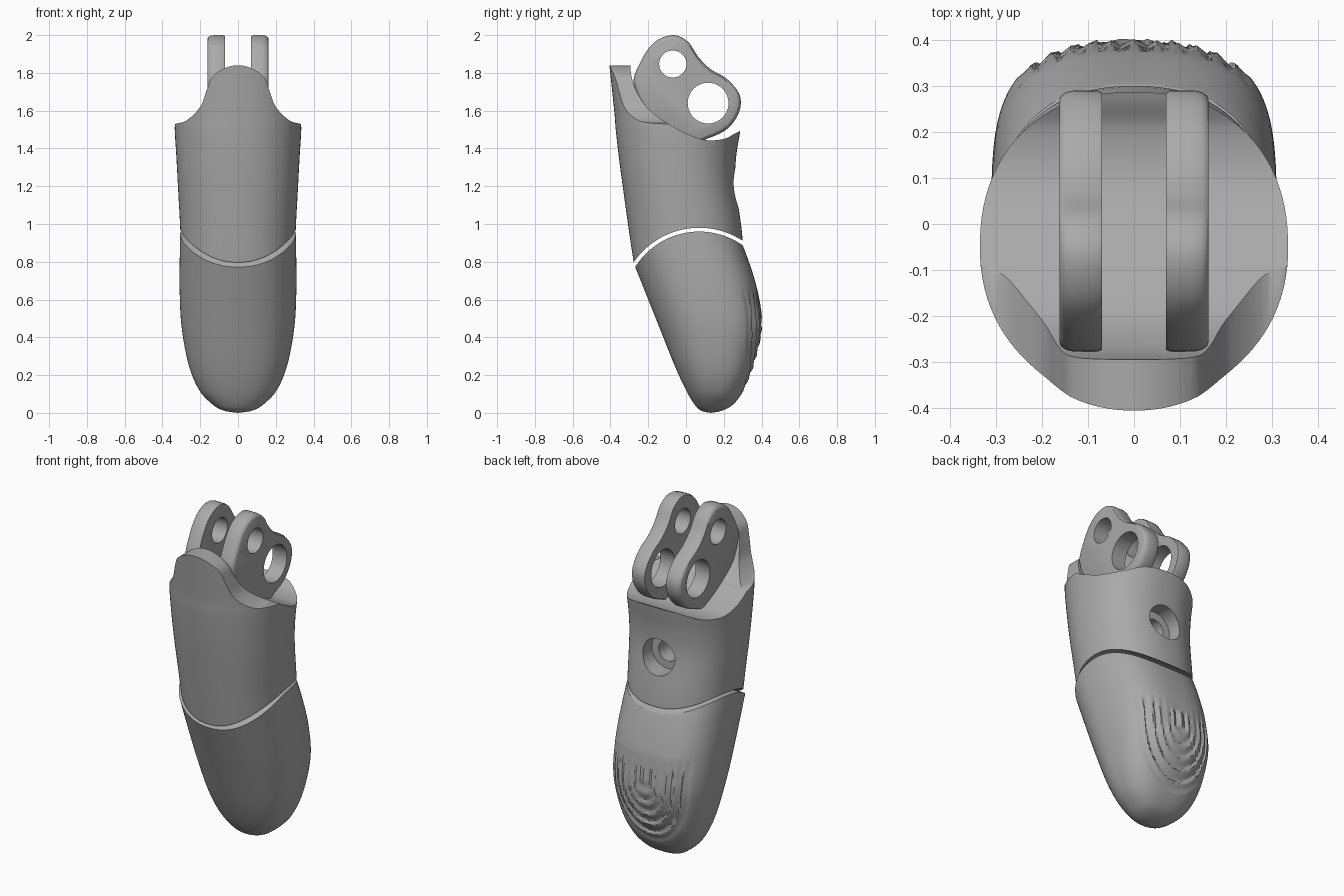
import bpy, bmesh, math
from mathutils import Vector

if "Cube" in bpy.data.objects:
    bpy.data.objects.remove(bpy.data.objects["Cube"])

GREY = (0.4, 0.4, 0.4, 1)
mat = bpy.data.materials.new("matte grey")
mat.use_nodes = True
mat.diffuse_color = GREY
mat.node_tree.nodes["Principled BSDF"].inputs["Base Color"].default_value = GREY


def add_object(name, bm):
    bmesh.ops.recalc_face_normals(bm, faces=bm.faces)
    mesh = bpy.data.meshes.new(name)
    bm.to_mesh(mesh)
    bm.free()
    mesh.materials.append(mat)
    obj = bpy.data.objects.new(name, mesh)
    bpy.context.collection.objects.link(obj)
    return obj


def spline(points, steps, closed=False):
    """Smooth curve through points of any dimension."""
    pts = [Vector(p) for p in points]
    n = len(pts)
    pick = (lambda i: pts[i % n]) if closed else (lambda i: pts[max(0, min(n - 1, i))])
    out = []
    for i in range(n if closed else n - 1):
        a, b, c, d = (pick(i + k) for k in (-1, 0, 1, 2))
        for s in range(steps):
            t = s / steps
            out.append(b + (c - a) * t / 2 + (a - b * 2.5 + c * 2 - d / 2) * t * t
                       + (b * 1.5 - a / 2 - c * 1.5 + d / 2) * t ** 3)
    return out if closed else out + [pts[-1]]


def skin(name, rings):
    """Bridge equal rings and cap both ends."""
    bm = bmesh.new()
    loops = [[bm.verts.new(p) for p in ring] for ring in rings]
    n = len(loops[0])
    for low, high in zip(loops, loops[1:]):
        for i in range(n):
            j = (i + 1) % n
            bm.faces.new((low[i], low[j], high[j], high[i]))
    bm.faces.new(loops[0][::-1])
    bm.faces.new(loops[-1])
    return add_object(name, bm)


def section(z, front, back, width, power_back, sides, relief=None):
    """Horizontal super-ellipse, squarer on the back half."""
    mid, depth = (front + back) / 2, (back - front) / 2
    ring = []
    for i in range(sides):
        a = math.tau * i / sides
        c, s = math.cos(a), math.sin(a)
        e = 2 / (power_back if s > 0 else 2.2)
        x = width * math.copysign(abs(c) ** e, c)
        y = mid + depth * math.copysign(abs(s) ** e, s)
        if relief and s > 0:
            y -= relief(x, z)
        ring.append((x, y, z))
    return ring


def prism(name, outline, axis, half=1):
    """Extrude a 2D outline along x (outline in y, z) or y (outline in x, z)."""
    place = (lambda p, h: (h, p[0], p[1])) if axis == "x" else (lambda p, h: (p[0], h, p[1]))
    return skin(name, [[place(p, h) for p in outline] for h in (-half, half)])


def circle(cy, cz, r, n=96):
    return [(cy + r * math.cos(math.tau * i / n), cz + r * math.sin(math.tau * i / n))
            for i in range(n)]


def cut(obj, cutter, operation="DIFFERENCE"):
    mod = obj.modifiers.new("cut", "BOOLEAN")
    mod.operation, mod.solver, mod.object = operation, "EXACT", cutter
    bpy.context.view_layer.objects.active = obj
    bpy.ops.object.modifier_apply(modifier=mod.name)
    bpy.data.objects.remove(cutter)


def smooth(obj, angle=35):
    bpy.ops.object.select_all(action="DESELECT")
    obj.select_set(True)
    bpy.context.view_layer.objects.active = obj
    bpy.ops.object.shade_smooth_by_angle(angle=math.radians(angle))


# Fingertip pad: nested U-shaped grip ridges on the back
def grip(x, z):
    r = math.hypot(x * 1.5, min(0, z - 0.5))
    if r > 0.38 or z > 0.66:
        return 0
    fade = min(1, (0.38 - r) / 0.04, (0.66 - z) / 0.1)
    wave = (r / 0.066) % 1
    return 0.022 * fade * min(wave, (1 - wave) * 3)


# Fingertip: rows of height, front, back, half width
tip_rows = [(0, .13, .131, .001), (.012, .08, .19, .075), (.045, .045, .25, .135),
            (.12, 0, .305, .205), (.25, -.06, .36, .26), (.45, -.14, .403, .298),
            (.65, -.22, .378, .309), (.85, -.30, .315, .308), (1.0, -.36, .25, .305)]
fingertip = skin("fingertip", [section(*row, 2.7, 144, grip) for row in spline(tip_rows, 14)])

# Rounded knuckle face on top of the fingertip, softened in two steps at the rim
knuckle = circle(.07, .56, .40)
block = [(y, z) for y, z in knuckle if z >= .56] + [(-.6, .5), (-.6, -.2), (.7, -.2), (.7, .5)]
cut(fingertip, prism("knuckle_cutter", block, "x"), "INTERSECT")
smooth(fingertip, 40)

# Middle segment shell
body_rows = [(.7, -.262, .31, .300), (.95, -.30, .297, .305), (1.2, -.335, .263, .318),
             (1.35, -.355, .265, .326), (1.5, -.372, .288, .335), (1.6, -.38, .295, .335),
             (1.9, -.412, .295, .335)]
segment = skin("middle_segment", [section(*row, 2.3, 96) for row in spline(body_rows, 6)])
cut(segment, prism("socket_cutter", circle(.07, .56, .42), "x"))

# Front outline: shoulders rising to a rounded tongue
right_side = [(.40, 1.51), (.33, 1.53), (.27, 1.55), (.2, 1.62), (.165, 1.71),
              (.135, 1.78), (.07, 1.825), (0, 1.84)]
tongue = right_side + [(-x, z) for x, z in right_side[-2::-1]]
cut(segment, prism("tongue_cutter", [tuple(p) for p in spline(tongue, 6)]
                   + [(-.4, 2.2), (.4, 2.2)], "y"))

# Curved saddle behind the tongue
saddle = [(-.295, 1.86), (-.29, 1.79), (-.265, 1.71), (-.2, 1.61), (-.1, 1.535), (0, 1.48),
          (.1, 1.445), (.2, 1.45), (.27, 1.485), (.36, 1.52)]
cut(segment, prism("saddle_cutter", [tuple(p) for p in spline(saddle, 6)]
                   + [(.36, 2.2), (-.295, 2.2)], "x"))

# Counterbored screw hole in the back
for radius, start in ((.105, .17), (.06, -.05)):
    rings = [[(x, y, z) for x, z in circle(0, 1.19, radius, 40)] for y in (start, .5)]
    cut(segment, skin("screw_hole_cutter", rings))
smooth(segment)

# Hinge plates: two lobes, outer edge rounded
lobes = [(-.07, 2.0), (.01, 1.965), (.065, 1.885), (.13, 1.82), (.22, 1.765), (.285, 1.68),
         (.28, 1.59), (.22, 1.505), (.12, 1.455), (.03, 1.44), (-.18, 1.55), (-.275, 1.73),
         (-.245, 1.85), (-.17, 1.96)]
outline = spline(lobes, 6, closed=True)
centre = Vector((.01, 1.72))
for side, name in ((1, "left_hinge_plate"), (-1, "right_hinge_plate")):
    rings = []
    for x, scale in ((.07, .985), (.08, 1), (.13, 1), (.148, .985), (.158, .96), (.162, .93)):
        rings.append([(side * x, *(centre + (p - centre) * scale)) for p in outline])
    plate = skin(name, rings)
    for cy, cz, r in ((-.07, 1.847, .072), (.117, 1.64, .108)):
        cut(plate, prism("pin_hole_cutter", circle(cy, cz, r, 40), "x"))
    smooth(plate)
